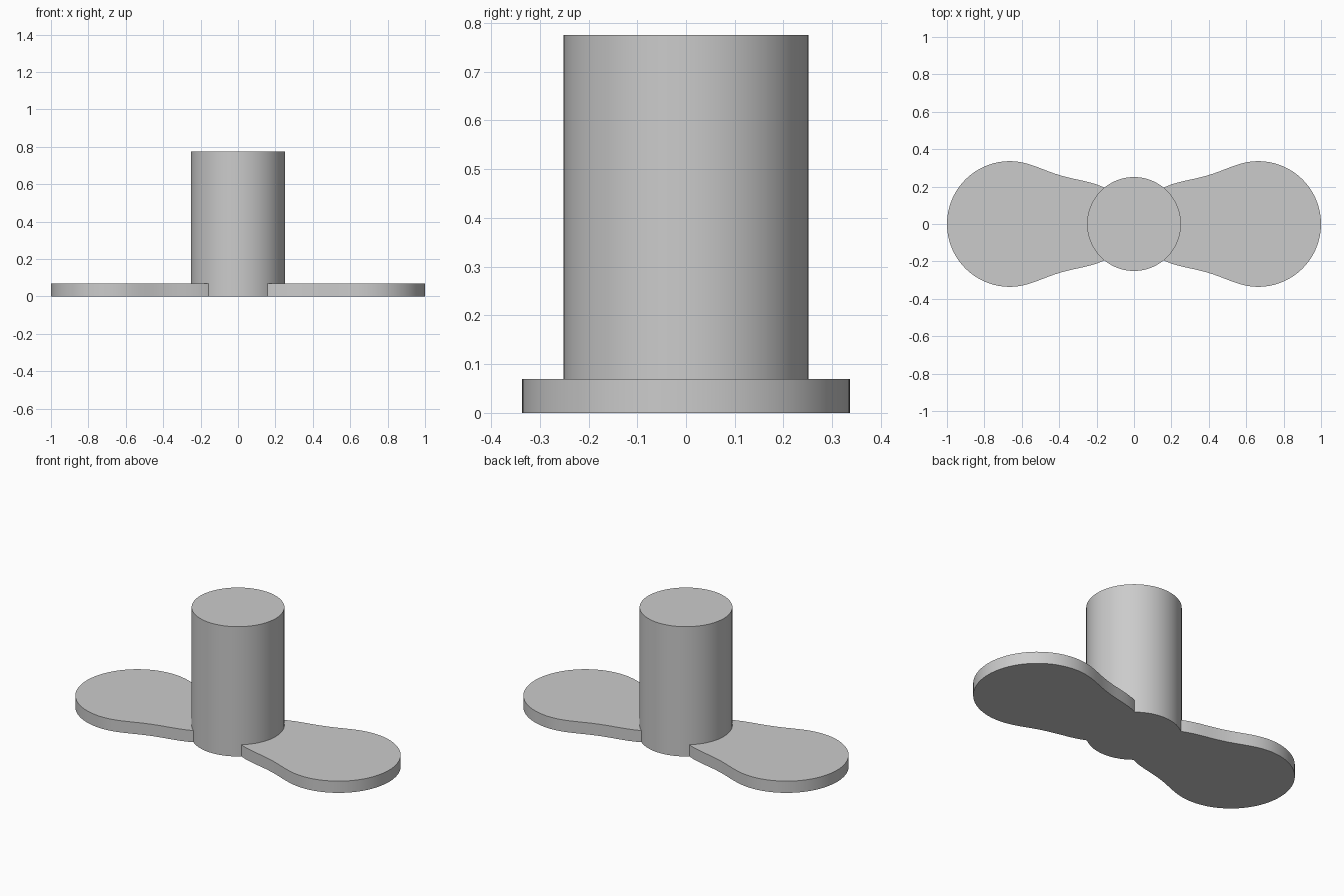
import bpy, bmesh, math
from mathutils import Vector
from mathutils.geometry import interpolate_bezier

cube = bpy.data.objects.get("Cube")
if cube:
    bpy.data.objects.remove(cube, do_unlink=True)

HUB_R, HUB_H = 0.251, 0.775
BLADE_H = 0.07
TIP_X, TIP_R = 0.664, 0.336

# One plain grey for the whole model
grey = bpy.data.materials.new("light grey")
grey.use_nodes = True
colour = (0.6, 0.6, 0.6, 1)
grey.diffuse_color = colour
grey.node_tree.nodes["Principled BSDF"].inputs["Base Color"].default_value = colour


def extrude_outline(name, points, height):
    """Solid prism from a flat outline standing on z = 0."""
    bm = bmesh.new()
    base = bm.faces.new([bm.verts.new((x, y, 0)) for x, y in points])
    top = bmesh.ops.extrude_face_region(bm, geom=[base])["geom"]
    bmesh.ops.translate(bm, vec=(0, 0, height),
                        verts=[v for v in top if isinstance(v, bmesh.types.BMVert)])
    bmesh.ops.recalc_face_normals(bm, faces=bm.faces)
    mesh = bpy.data.meshes.new(name)
    bm.to_mesh(mesh)
    bm.free()
    mesh.materials.append(grey)
    obj = bpy.data.objects.new(name, mesh)
    bpy.context.collection.objects.link(obj)
    bpy.ops.object.select_all(action='DESELECT')
    obj.select_set(True)
    bpy.context.view_layer.objects.active = obj
    bpy.ops.object.shade_smooth_by_angle(angle=math.radians(30))
    return obj


def arc(cx, radius, start, end, steps):
    """Points on a circle centred on the x axis, angles in degrees."""
    angles = [math.radians(start + (end - start) * i / steps) for i in range(steps + 1)]
    return [(cx + radius * math.cos(a), radius * math.sin(a)) for a in angles]


def bezier(*pts):
    return [(p.x, p.y) for p in interpolate_bezier(*[Vector(p) for p in pts], 14)]


# Hub: upright cylinder
extrude_outline("hub", arc(0, HUB_R, 0, 360, 64)[:-1], HUB_H)

# Blade edge: round tip, shoulder, then a gentle S curve in to the hub
edge = arc(TIP_X, TIP_R, 0, 90, 24)
edge += bezier((TIP_X, TIP_R), (0.565, 0.336), (0.49, 0.288), (0.40, 0.262))[1:]
edge += bezier((0.40, 0.262), (0.31, 0.234), (0.24, 0.232), (0.157, 0.194))[1:]

# Root follows the hub wall, lower edge mirrors the upper one
root = arc(0, HUB_R - 0.002, 50, -50, 16)[1:-1]
lower = [(x, -y) for x, y in reversed(edge[1:])]
outline = edge + root + lower

for side, name in ((1, "left_blade"), (-1, "right_blade")):
    extrude_outline(name, [(side * x, y) for x, y in outline], BLADE_H)
